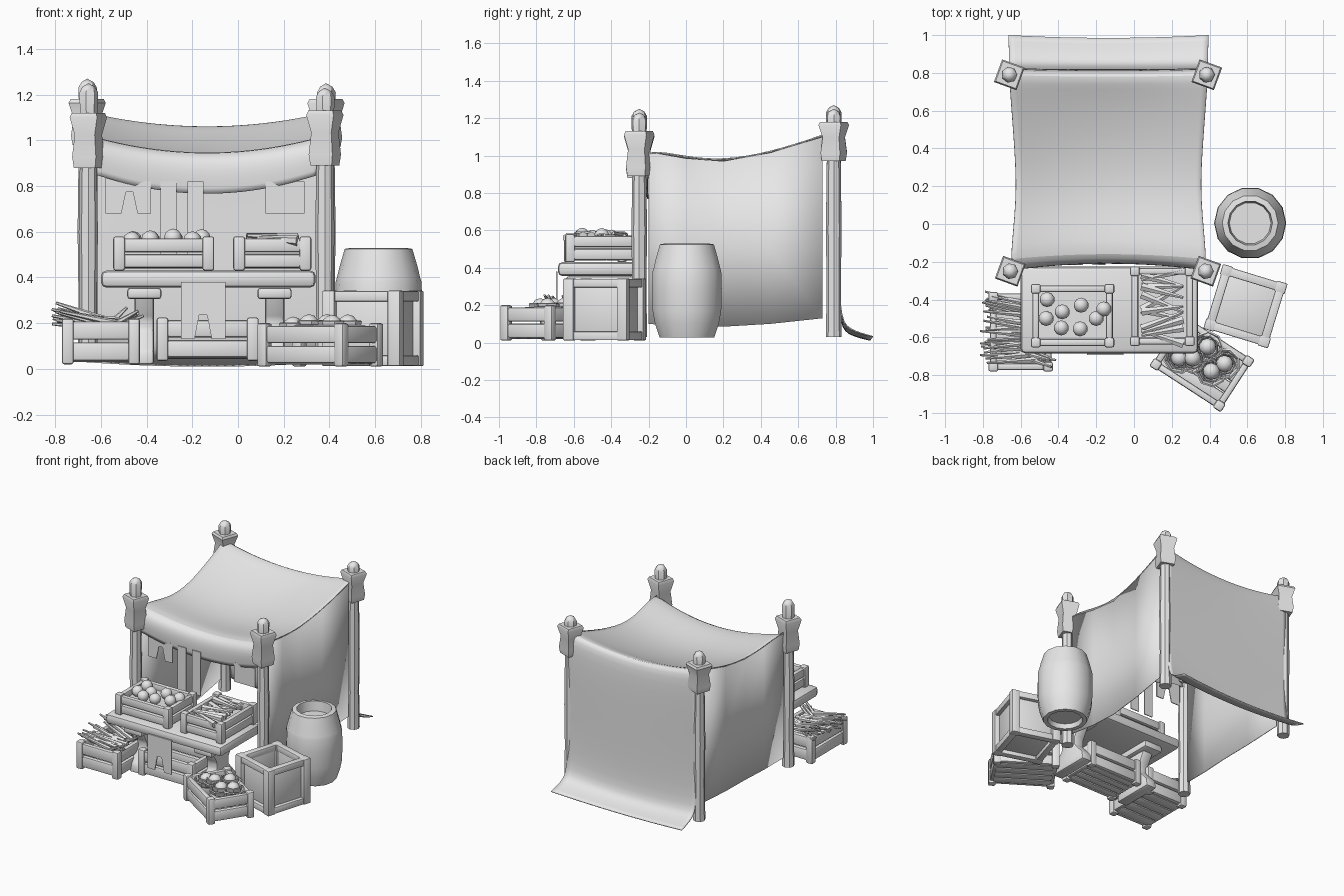
import bpy, bmesh, math, random
from mathutils import Matrix, Vector

cube = bpy.data.objects.get("Cube")
if cube:
    bpy.data.objects.remove(cube, do_unlink=True)
random.seed(4)

clay = bpy.data.materials.new("light_grey")
clay.use_nodes = True
clay.diffuse_color = (0.8, 0.8, 0.8, 1)
clay.node_tree.nodes["Principled BSDF"].inputs["Base Color"].default_value = (0.8, 0.8, 0.8, 1)


def finish(bm, name, bevel=0, loc=(0, 0, 0), turn=0, sharp=38):
    bmesh.ops.recalc_face_normals(bm, faces=bm.faces)
    if bevel:
        bmesh.ops.bevel(bm, geom=bm.edges[:], offset=bevel, segments=2, profile=0.5,
                        affect='EDGES', clamp_overlap=True)
    mesh = bpy.data.meshes.new(name)
    bm.to_mesh(mesh)
    bm.free()
    mesh.materials.append(clay)
    mesh.shade_smooth()
    mesh.set_sharp_from_angle(angle=math.radians(sharp))
    ob = bpy.data.objects.new(name, mesh)
    ob.location = loc
    ob.rotation_euler.z = math.radians(turn)
    bpy.context.collection.objects.link(ob)
    return ob


def box(bm, centre, size):
    bmesh.ops.create_cube(bm, matrix=Matrix.Translation(centre) @ Matrix.Diagonal((*size, 1)))


def ball(bm, centre, r, flat=1):
    bmesh.ops.create_icosphere(bm, subdivisions=2, radius=r,
                               matrix=Matrix.Translation(centre) @ Matrix.Diagonal((1, 1, flat, 1)))


def root(bm, a, b, r):
    """Tapered vegetable from thick end a to thin end b."""
    a, b = Vector(a), Vector(b)
    m = Matrix.Translation((a + b) / 2) @ (b - a).to_track_quat('Z', 'Y').to_matrix().to_4x4()
    bmesh.ops.create_cone(bm, cap_ends=True, segments=6, radius1=r, radius2=r * 0.35,
                          depth=(b - a).length, matrix=m)


def lathe(bm, profile, sides, loc=(0, 0, 0), turn=0):
    """Spin (radius, height) points about z."""
    m = Matrix.Translation(loc) @ Matrix.Rotation(math.radians(turn), 4, 'Z')
    vs = [bm.verts.new(m @ Vector((r, 0, z))) for r, z in profile]
    es = [bm.edges.new(p) for p in zip(vs, vs[1:])]
    bmesh.ops.spin(bm, geom=vs + es, cent=loc, axis=(0, 0, 1), angle=math.tau, steps=sides)
    bmesh.ops.remove_doubles(bm, verts=bm.verts, dist=1e-5)


def prism(bm, outline, depth, matrix):
    """Extrude an x-z outline along y."""
    face = bm.faces.new([bm.verts.new(matrix @ Vector((x, -depth / 2, z))) for x, z in outline])
    new = bmesh.ops.extrude_face_region(bm, geom=[face])["geom"]
    step = matrix.to_3x3() @ Vector((0, depth, 0))
    bmesh.ops.translate(bm, vec=step, verts=[v for v in new if isinstance(v, bmesh.types.BMVert)])


def sheet(name, rows, smooth=0):
    """Thin cloth from rows of points."""
    bm = bmesh.new()
    grid = [[bm.verts.new(p) for p in row] for row in rows]
    for r0, r1 in zip(grid, grid[1:]):
        for i in range(len(r0) - 1):
            bm.faces.new((r0[i], r0[i + 1], r1[i + 1], r1[i]))
    ob = finish(bm, name, sharp=60)
    if smooth:
        sub = ob.modifiers.new("smooth", 'SUBSURF')
        sub.levels = sub.render_levels = smooth
        sub.boundary_smooth = 'PRESERVE_CORNERS'
    ob.modifiers.new("thickness", 'SOLIDIFY').thickness = 0.006


def crate(name, x, y, z, sx, sy, h, turn=0):
    bm = bmesh.new()
    for s in (-1, 1):
        for t in (-1, 1):
            box(bm, (s * (sx / 2 - .025), t * (sy / 2 - .025), h / 2), (.052, .052, h))
        for level in (.28, .74):
            box(bm, (0, s * (sy / 2 - .025), h * level), (sx - .04, .036, h * .4))
            box(bm, (s * (sx / 2 - .025), 0, h * level), (.036, sy - .04, h * .4))
    for i in range(4):
        box(bm, (0, (i - 1.5) * (sy - .06) / 4, .02), (sx - .05, (sy - .08) / 4, .022))
    finish(bm, name, .012, (x, y, z), turn)


MID = -0.135

# Four posts with carved collars and pointed caps
for name, x, y, low, high, top in (
        ("front_right_post", -.655, -.25, .88, 1.12, 1.25), ("front_left_post", .38, -.25, .89, 1.13, 1.23),
        ("back_right_post", -.66, .79, .98, 1.18, 1.27), ("back_left_post", .385, .79, .97, 1.18, 1.25)):
    bm = bmesh.new()
    lathe(bm, [(0, .03), (.042, .03), (.038, .3), (.042, .6), (.037, low + .02), (0, low + .02)], 8, (x, y, 0))
    lathe(bm, [(0, high - .02), (.04, high - .02), (.043, top - .04), (.028, top - .015), (0, top)], 7, (x, y, 0))
    d = high - low
    lathe(bm, [(0, low), (.07, low), (.078, low + d * .2), (.066, low + d * .6), (.09, low + d * .92),
               (.08, high), (0, high)], 4, (x, y, 0), 25)
    finish(bm, name)

# Sagging canopy running into the back wall: y, edge height, sag, half width, bow
profile = [(-.235, .85, .085, .49, .03), (-.25, .95, .08, .5, .035), (-.215, 1.04, .075, .52, .03),
           (0, .995, .07, .5, 0), (.2, .975, .07, .485, 0), (.45, 1.02, .075, .5, 0), (.7, 1.1, .07, .52, 0),
           (.8, 1.14, .06, .525, -.01), (.83, 1.07, .06, .525, -.01), (.82, .6, .02, .525, 0),
           (.82, .14, .03, .525, 0), (.87, .07, .025, .525, -.01), (1, .035, .02, .53, -.015)]
spread = [i / 4 - 1 for i in range(9)]
sheet("canopy_and_back_wall",
      [[(MID + t * half, y + bow * (1 - t * t), z - sag * (1 - t * t)) for t in spread]
       for y, z, sag, half, bow in profile], 2)

# Side walls hanging from the canopy edges
for name, s in (("left_wall", 1), ("right_wall", -1)):
    sheet(name, [[(MID + s * half, y, top), (MID + s * half, y, .5), (MID + s * half, y, low)]
                 for y, top, low, half in ((-.2, 1.02, .1, .515), (0, .985, .085, .497), (.2, .97, .085, .486),
                                           (.45, 1.015, .1, .5), (.73, 1.1, .13, .52))])

# Ragged hangings under the front flap and the cloth on the table front
bm = bmesh.new()
hang = Matrix.Translation((0, -.215, 0))
prism(bm, [(-.58, .84), (-.58, .68), (-.51, .68), (-.49, .775), (-.46, .775), (-.44, .68), (-.38, .68),
           (-.38, .82)], .006, hang)
for x0, x1, low in ((-.34, -.27, .5), (-.22, -.15, .5), (.12, .29, .68)):
    prism(bm, [(x0, .82), (x0, low), (x1, low), (x1, .82)], .006, hang)
finish(bm, "ragged_hangings")
bm = bmesh.new()
prism(bm, [(-.25, .38), (-.25, .13), (-.19, .13), (-.17, .235), (-.135, .235), (-.115, .13), (-.055, .13),
           (-.055, .38)], .008, Matrix.Translation((0, -.69, 0)))
finish(bm, "table_cloth")

# Table with hourglass trestle legs
bm = bmesh.new()
box(bm, (-.13, -.455, .393), (.94, .46, .075))
finish(bm, "table_top", .025)
for name, x in (("table_right_leg", -.41), ("table_left_leg", .16)):
    bm = bmesh.new()
    box(bm, (x, -.46, .33), (.15, .36, .05))
    side = [(.16, .02), (.15, .08), (.07, .17), (.07, .22), (.13, .32)]
    prism(bm, side + [(-y, z) for y, z in reversed(side)], .085,
          Matrix.Translation((x, -.46, 0)) @ Matrix.Rotation(math.pi / 2, 4, 'Z'))
    finish(bm, name, .014)

# Slatted crates
crate("fruit_crate", -.325, -.485, .43, .44, .335, .15)
crate("root_crate", .15, -.435, .43, .34, .42, .15)
crate("under_table_crate", -.133, -.5, .035, .445, .31, .19)
crate("carrot_crate", -.6, -.57, .02, .34, .42, .2)
crate("cabbage_crate", .36, -.735, .01, .45, .33, .19, -33)

# Round fruit heaped in a crate
bm = bmesh.new()
for x, y in ((-.46, -.4), (-.38, -.465), (-.28, -.43), (-.2, -.5), (-.465, -.5), (-.385, -.55),
             (-.285, -.555), (-.16, -.45)):
    ball(bm, (x, y, random.uniform(.56, .575)), .04)
box(bm, (-.325, -.485, .52), (.38, .28, .02))
finish(bm, "fruit")

# Roots lying across the table crate
bm = bmesh.new()
for i in range(12):
    y, tilt, flip = -.6 + i * .03, random.uniform(-.07, .07), random.choice((-1, 1))
    z = random.uniform(.545, .575)
    root(bm, (.15 - flip * .11, y - tilt, z), (.15 + flip * .11, y + tilt, z + .015), .024)
box(bm, (.15, -.435, .51), (.28, .36, .02))
finish(bm, "roots")

# Carrots fanning out over the side of their crate
bm = bmesh.new()
for i in range(26):
    y = -.75 + i * .0145
    z = random.uniform(.17, .21)
    root(bm, (random.uniform(-.58, -.48), y * .8 - .114, z),
         (random.uniform(-.82, -.74), y + random.uniform(-.05, .05), z + random.uniform(0, .09)), .018)
for i in range(8):
    y = random.uniform(-.72, -.45)
    root(bm, (-.6, y, .16), (random.uniform(-.5, -.41), y + random.uniform(-.07, .04), random.uniform(.22, .28)), .018)
box(bm, (-.6, -.57, .14), (.27, .35, .02))
finish(bm, "carrots")

# Cabbages in leafy cups
bm = bmesh.new()
for x, y in ((.31, -.71), (.41, -.78), (.48, -.74), (.39, -.65), (.24, -.71)):
    z = random.uniform(.16, .18)
    ball(bm, (x, y, z + .015), .045)
    for r, lift, n in ((.062, .03, 7), (.085, .01, 8)):
        lathe(bm, [(.03, z - .04), (r * .85, z - .02), (r, z + lift), (r * .9, z + lift + .004),
                   (r * .75, z - .012)], n, (x, y, 0), random.uniform(0, 60))
finish(bm, "cabbages")

# Open framed box
bm = bmesh.new()
e, h = .15, .33
for s in (-1, 1):
    for t in (-1, 1):
        box(bm, (s * e, t * e, h / 2), (.058, .058, h))
        box(bm, (0, s * e, h / 2 + t * (h / 2 - .024)), (.3, .046, .046))
        box(bm, (s * e, 0, h / 2 + t * (h / 2 - .024)), (.046, .3, .046))
    box(bm, (s * .14, 0, h / 2), (.012, .28, h - .06))
    box(bm, (0, s * .14, h / 2), (.28, .012, h - .06))
box(bm, (0, 0, .04), (.28, .28, .02))
finish(bm, "open_box", .01, (.59, -.435, .012), -17)

# Barrel with recessed ends
bm = bmesh.new()
lathe(bm, [(0, .06), (.11, .06), (.12, .027), (.15, .027), (.175, .1), (.188, .17), (.191, .29), (.188, .38),
           (.182, .4), (.17, .45), (.148, .525), (.118, .53), (.11, .46), (0, .46)], 14, (.615, .005, 0))
finish(bm, "barrel")
